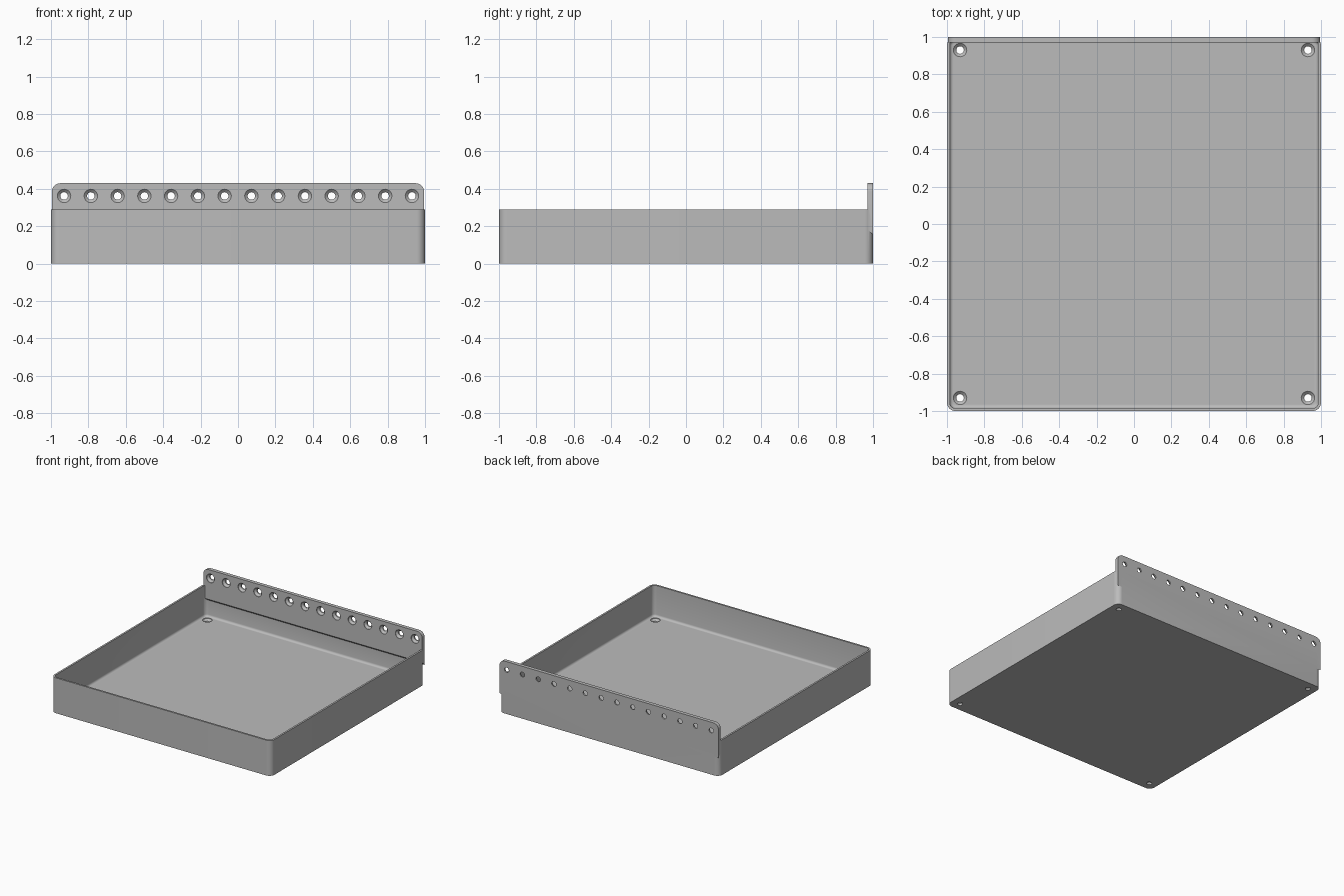
import bpy, bmesh, math
from mathutils import Matrix, Vector

if "Cube" in bpy.data.objects:
    bpy.data.objects.remove(bpy.data.objects["Cube"])

WALL, FLOOR, RIM, TOP = 0.015, 0.035, 0.29, 0.43
RADIUS, HOLE = 0.045, 0.93

grey = bpy.data.materials.new("light grey")
grey.use_nodes = True
grey.diffuse_color = (0.5, 0.5, 0.5, 1)
grey.node_tree.nodes["Principled BSDF"].inputs["Base Color"].default_value = (0.5, 0.5, 0.5, 1)


def make_object(name, bm):
    bmesh.ops.recalc_face_normals(bm, faces=bm.faces[:])
    mesh = bpy.data.meshes.new(name)
    bm.to_mesh(mesh)
    bm.free()
    mesh.materials.append(grey)
    obj = bpy.data.objects.new(name, mesh)
    bpy.context.collection.objects.link(obj)
    return obj


def rounded_box(name, half, z0, z1, radius, floor_fillet=0):
    """Square box with rounded upright corners and an optional rounded base."""
    bm = bmesh.new()
    size = Matrix.Diagonal((2 * half, 2 * half, z1 - z0, 1))
    bmesh.ops.create_cube(bm, size=1, matrix=Matrix.Translation((0, 0, (z0 + z1) / 2)) @ size)
    upright = [e for e in bm.edges if abs(e.verts[0].co.z - e.verts[1].co.z) > 0.01]
    bmesh.ops.bevel(bm, geom=upright, offset=radius, segments=8, profile=0.5, affect='EDGES')
    if floor_fillet:
        base = [e for e in bm.edges if all(v.co.z < z0 + 0.001 for v in e.verts)]
        bmesh.ops.bevel(bm, geom=base, offset=floor_fillet, segments=4, profile=0.5, affect='EDGES')
    return make_object(name, bm)


def combine(target, other, operation):
    mod = target.modifiers.new(operation.lower(), 'BOOLEAN')
    mod.operation, mod.object, mod.solver = operation, other, 'EXACT'
    bpy.context.view_layer.objects.active = target
    bpy.ops.object.modifier_apply(modifier=mod.name)
    bpy.data.objects.remove(other)


def add_screw_hole(bm, matrix):
    """Countersunk cutter: wide end towards local +z, mouth at the local origin."""
    profile = [(0, 0.02), (0.036, 0.02), (0.036, -0.004), (0.02, -0.019), (0.02, -0.06), (0, -0.06)]
    verts = [bm.verts.new((r, 0, z)) for r, z in profile]
    edges = [bm.edges.new(pair) for pair in zip(verts, verts[1:])]
    spun = bmesh.ops.spin(bm, geom=verts + edges, cent=(0, 0, 0), axis=(0, 0, 1),
                          angle=math.tau, steps=24, use_merge=True)
    new = {v for v in bm.verts if v.index == -1 or not v.tag}
    bmesh.ops.remove_doubles(bm, verts=list(new), dist=0.0001)
    new = [v for v in bm.verts if not v.tag]
    bmesh.ops.transform(bm, matrix=matrix, verts=new)
    for v in new:
        v.tag = True


# Open tray with rounded corners
tray = rounded_box("tray", 1, 0, RIM, RADIUS)
hollow = rounded_box("tray_hollow", 1 - WALL, FLOOR, RIM + 0.1, RADIUS - WALL, 0.018)
combine(tray, hollow, 'DIFFERENCE')

# Back mounting panel with sloped underside and rounded top corners
bm = bmesh.new()
section = [(0.97, TOP), (1, TOP), (1, 0.155), (0.97, 0.185)]
side = bm.faces.new([bm.verts.new((-0.995, y, z)) for y, z in section])
end = bmesh.ops.extrude_face_region(bm, geom=[side])
bmesh.ops.translate(bm, vec=(1.99, 0, 0), verts=[v for v in end["geom"] if isinstance(v, bmesh.types.BMVert)])
corners = [e for e in bm.edges if all(v.co.z > TOP - 0.001 for v in e.verts)
           and abs(e.verts[0].co.x - e.verts[1].co.x) < 0.001]
bmesh.ops.bevel(bm, geom=corners, offset=0.045, segments=8, profile=0.5, affect='EDGES')
panel = make_object("back_panel", bm)
combine(tray, panel, 'UNION')

# Countersunk holes: a row along the panel and one in each floor corner
bm = bmesh.new()
for i in range(14):
    x = HOLE * (2 * i / 13 - 1)
    add_screw_hole(bm, Matrix.Translation((x, 0.97, 0.362)) @ Matrix.Rotation(math.pi / 2, 4, 'X'))
for x in (-HOLE, HOLE):
    for y in (-HOLE, HOLE):
        add_screw_hole(bm, Matrix.Translation((x, y, FLOOR)))
combine(tray, make_object("screw_holes", bm), 'DIFFERENCE')

# Smooth rounded parts, keep hard edges crisp
bpy.ops.object.select_all(action='DESELECT')
tray.select_set(True)
bpy.context.view_layer.objects.active = tray
bpy.ops.object.shade_smooth_by_angle(angle=math.radians(30))
